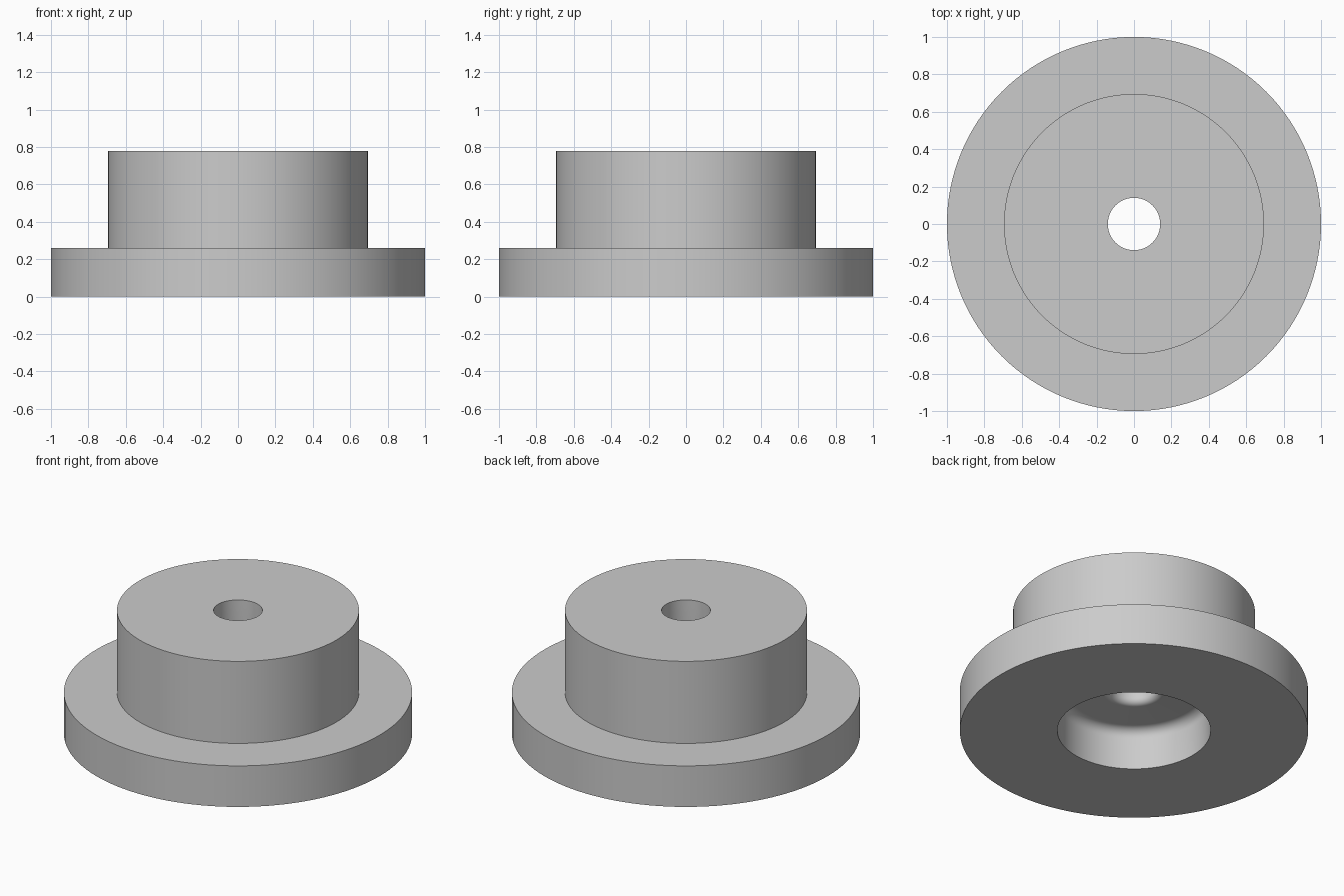
import bpy, bmesh
from math import cos, sin, radians, tau
from mathutils import Vector

cube = bpy.data.objects.get("Cube")
if cube:
    bpy.data.objects.remove(cube, do_unlink=True)

SEGMENTS = 128
FLANGE_R, HUB_R, BORE_R, HOLE_R = 1.0, 0.695, 0.44, 0.14
FLANGE_TOP, HUB_TOP, BORE_TOP = 0.26, 0.78, 0.26
FILLET, LIP = 0.06, 0.04


def arc(cx, cz, r, start, end, steps=6):
    """Points of a rounded corner in the radius/height plane."""
    angles = [radians(start + (end - start) * i / steps) for i in range(steps + 1)]
    return [(cx + r * cos(a), cz + r * sin(a)) for a in angles]


# Closed half-section: outside going up, then the through hole and bore going round
profile = [(BORE_R, 0), (FLANGE_R, 0), (FLANGE_R, FLANGE_TOP),
           (HUB_R, FLANGE_TOP), (HUB_R, HUB_TOP), (HOLE_R, HUB_TOP)]
profile += arc(HOLE_R + LIP, BORE_TOP + LIP, LIP, 180, 270)
profile += arc(BORE_R - FILLET, BORE_TOP - FILLET, FILLET, 90, 0)

# Turn the half-section around the vertical axis
bm = bmesh.new()
verts = [bm.verts.new((r, 0, z)) for r, z in profile]
edges = [bm.edges.new((v, verts[(i + 1) % len(verts)])) for i, v in enumerate(verts)]
bmesh.ops.spin(bm, geom=verts + edges, cent=Vector(), axis=Vector((0, 0, 1)),
               angle=tau, steps=SEGMENTS, use_merge=False)
bmesh.ops.remove_doubles(bm, verts=bm.verts[:], dist=0.0001)
bmesh.ops.recalc_face_normals(bm, faces=bm.faces[:])
mesh = bpy.data.meshes.new("flanged_bushing")
bm.to_mesh(mesh)
bm.free()

bushing = bpy.data.objects.new("flanged_bushing", mesh)
bpy.context.collection.objects.link(bushing)

# Plain grey finish
grey = bpy.data.materials.new("light grey")
grey.use_nodes = True
colour = (0.6, 0.6, 0.6, 1)
grey.diffuse_color = colour
grey.node_tree.nodes["Principled BSDF"].inputs["Base Color"].default_value = colour
mesh.materials.append(grey)

# Smooth round walls with crisp rims
bpy.ops.object.select_all(action="DESELECT")
bushing.select_set(True)
bpy.context.view_layer.objects.active = bushing
bpy.ops.object.shade_smooth_by_angle(angle=radians(30))
